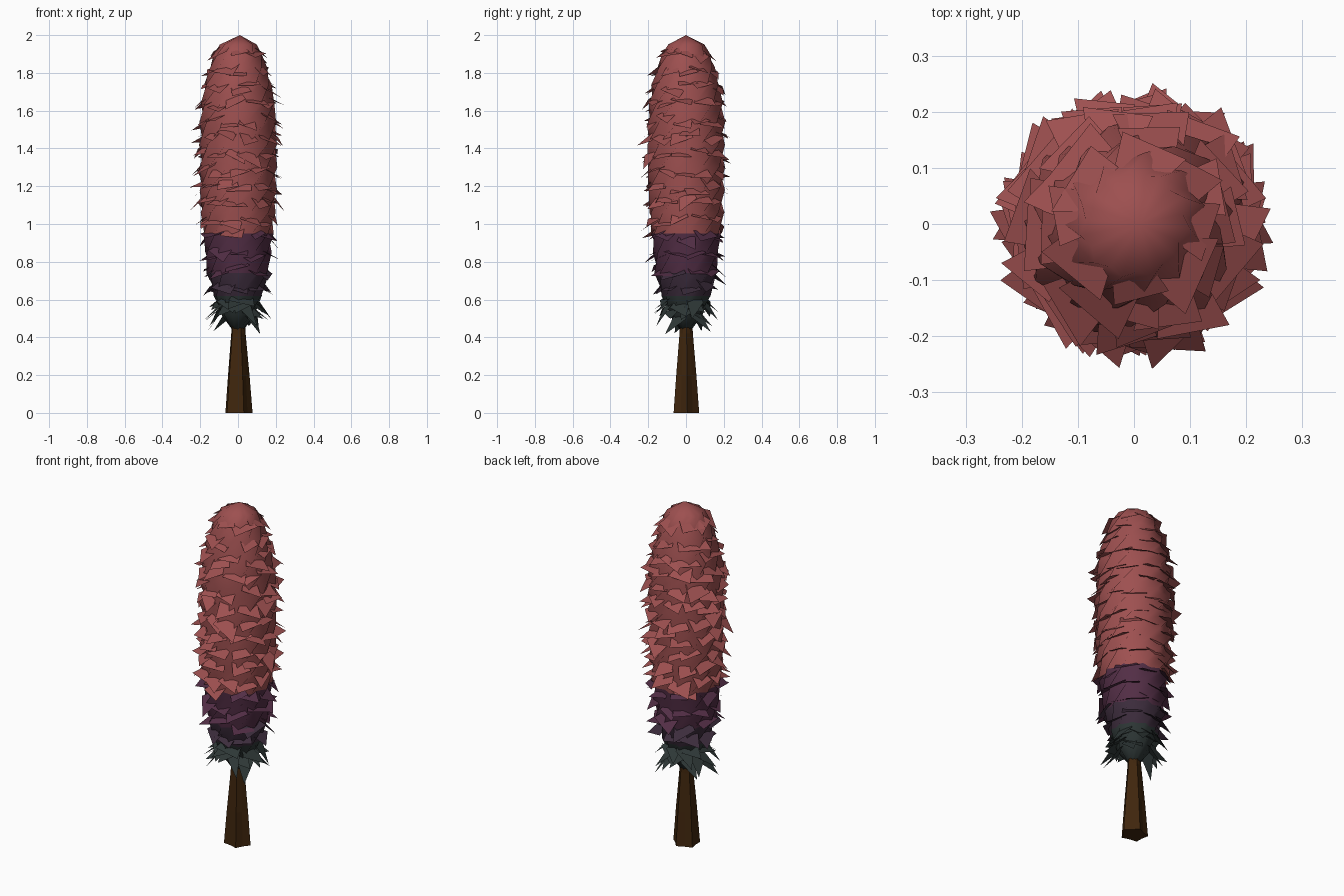
import bpy, bmesh, math, random
from mathutils import Vector

if "Cube" in bpy.data.objects:
    bpy.data.objects.remove(bpy.data.objects["Cube"])

random.seed(5)


def material(name, rgb):
    m = bpy.data.materials.new(name)
    m.diffuse_color = (*rgb, 1)
    m.use_nodes = True
    m.node_tree.nodes["Principled BSDF"].inputs["Base Color"].default_value = m.diffuse_color
    return m


RED = material("red foliage", (0.34, 0.08, 0.08))
PURPLE = material("purple foliage", (0.085, 0.027, 0.06))
PLUM = material("dark plum foliage", (0.045, 0.025, 0.045))
GREEN = material("dark green foliage", (0.027, 0.038, 0.037))
BARK = material("brown bark", (0.05, 0.019, 0.004))
FOLIAGE = [RED, PURPLE, PLUM, GREEN]

# crown outline as (height, radius)
PROFILE = [(0.44, 0.03), (0.52, 0.085), (0.62, 0.125), (0.74, 0.158), (0.85, 0.168),
           (0.95, 0.178), (1.06, 0.19), (1.18, 0.195), (1.30, 0.197), (1.42, 0.20),
           (1.54, 0.196), (1.64, 0.19), (1.74, 0.172), (1.83, 0.146), (1.90, 0.122),
           (1.95, 0.094)]


def crown_radius(z):
    for (z0, r0), (z1, r1) in zip(PROFILE, PROFILE[1:]):
        if z <= z1:
            return r0 + (r1 - r0) * max(0, (z - z0) / (z1 - z0))
    return PROFILE[-1][1]


def band(z):
    return 0 if z > 0.95 else 1 if z > 0.74 else 2 if z > 0.61 else 3


def finish(bm, name, mats, smooth):
    me = bpy.data.meshes.new(name)
    bm.to_mesh(me)
    bm.free()
    for m in mats:
        me.materials.append(m)
    for p in me.polygons:
        p.use_smooth = smooth
    ob = bpy.data.objects.new(name, me)
    bpy.context.collection.objects.link(ob)
    return ob


def loft(bm, rings):
    for a, b in zip(rings, rings[1:]):
        n = len(a)
        for i in range(n):
            bm.faces.new((a[i], a[(i + 1) % n], b[(i + 1) % n], b[i]))


# crown core: column with spiral pleats and a pointed cap
bm = bmesh.new()
rings = []
N = 22
for z, r in PROFILE:
    ring = []
    for i in range(N):
        a = 2 * math.pi * i / N + 4.5 * z
        rr = r * ((1.05 if i % 2 else 0.92) + random.uniform(-0.02, 0.02))
        ring.append(bm.verts.new((rr * math.cos(a), rr * math.sin(a), z)))
    rings.append(ring)
loft(bm, rings)
tip = bm.verts.new((0.01, 0, 2.0))
for i in range(N):
    bm.faces.new((rings[-1][i], rings[-1][(i + 1) % N], tip))
bm.faces.new(rings[0][::-1])
for f in bm.faces:
    f.material_index = band(f.calc_center_median().z)
finish(bm, "crown_core", FOLIAGE, True)


# leaves: drooping four-sided flakes, one corner pointing outward
def leaf(bm, a, z, reach, width, droop):
    r = crown_radius(z)
    out = Vector((math.cos(a), math.sin(a), 0))
    side = Vector((-math.sin(a), math.cos(a), 0))
    skew = random.choice((-1, 1))
    tilt = random.uniform(-0.2, 0.2)
    pts = []
    for s, d in ((-0.45, -0.03), (0.45, -0.03), (0.55 - 0.15 * skew, reach * (0.55 + 0.45 * skew)),
                 (-0.55 - 0.15 * skew, reach * (0.55 - 0.45 * skew))):
        h = z - d * math.tan(droop) + s * width * tilt
        p = out * (r + d) + side * (s * width)
        pts.append(bm.verts.new((p.x, p.y, min(h, 1.96))))
    f = bm.faces.new(pts)
    f.material_index = band(z)


bm = bmesh.new()
z = 0.58
while z < 1.93:
    count = max(7, round(crown_radius(z) * 62))
    off = random.random()
    for i in range(count):
        a = 2 * math.pi * (i + off + random.uniform(-0.3, 0.3)) / count
        leaf(bm, a, z + random.uniform(-0.025, 0.025), random.uniform(0.025, 0.06),
             random.uniform(0.08, 0.125), math.radians(random.uniform(20, 48)))
    z += 0.088
# ragged fringe hanging under the crown
for i in range(20):
    leaf(bm, i * 2.4, random.uniform(0.50, 0.59), random.uniform(0.05, 0.085),
         random.uniform(0.06, 0.10), math.radians(random.uniform(30, 58)))
finish(bm, "crown_leaves", FOLIAGE, False)

# trunk: tapered, with five root lobes at the foot
bm = bmesh.new()
rings = []
for z, r, lobe in ((0, 0.066, 0.14), (0.2, 0.053, 0.12), (0.42, 0.037, 0.06), (0.6, 0.03, 0)):
    ring = []
    for i in range(10):
        a = 2 * math.pi * (i + 0.15) / 10
        rr = r * (1 + (lobe if i % 2 == 0 else -lobe))
        ring.append(bm.verts.new((rr * math.cos(a) * 1.03, rr * math.sin(a) * 0.95, z)))
    rings.append(ring)
loft(bm, rings)
bm.faces.new(rings[0][::-1])
bm.faces.new(rings[-1])
finish(bm, "trunk", [BARK], False)
